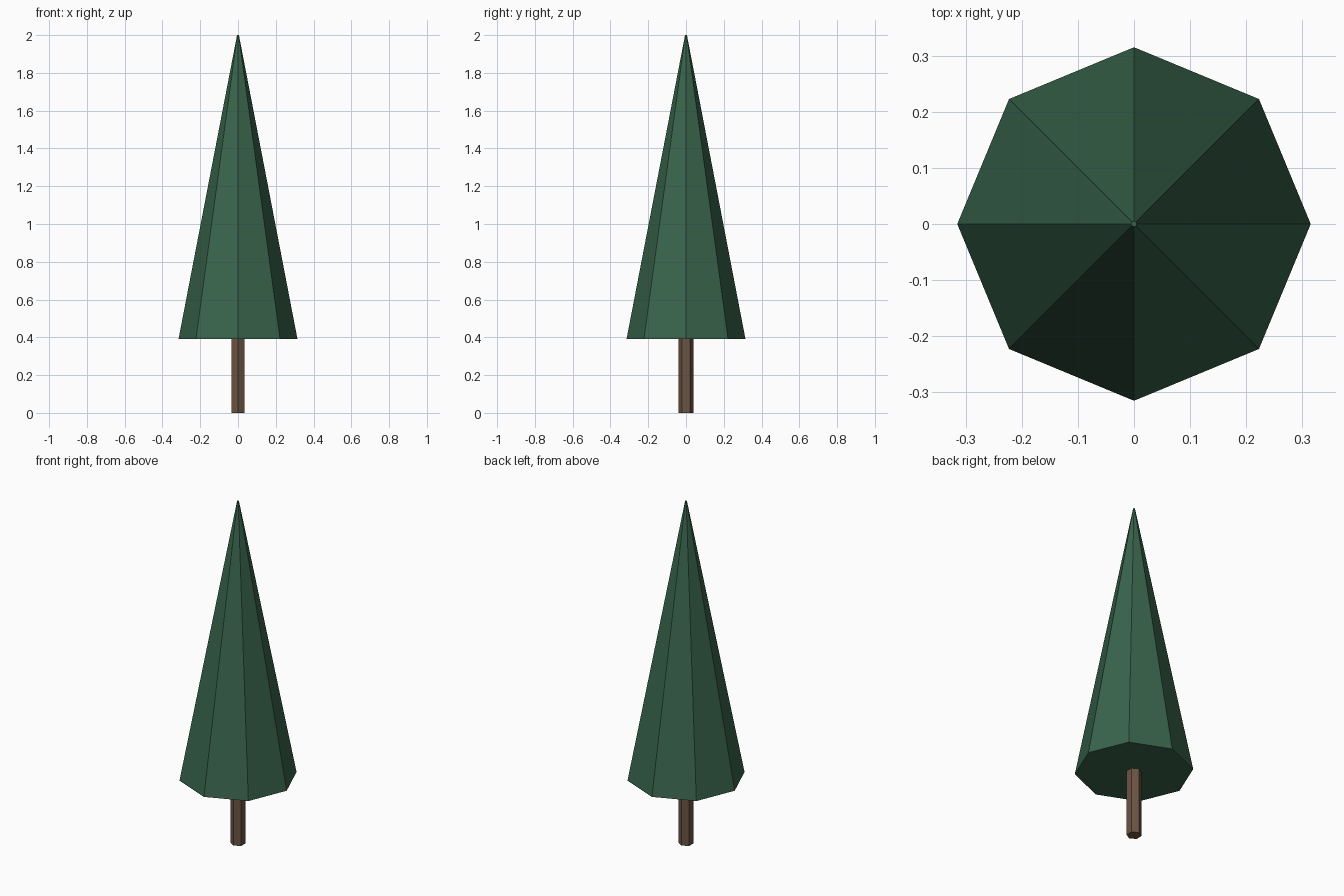
import bpy

if "Cube" in bpy.data.objects:
    bpy.data.objects.remove(bpy.data.objects["Cube"])


def tapered_prism(name, sides, r_bottom, r_top, z_bottom, z_top, color):
    """Flat-sided upright prism or cone with capped ends."""
    bpy.ops.mesh.primitive_cone_add(
        vertices=sides, radius1=r_bottom, radius2=r_top,
        depth=z_top - z_bottom, location=(0, 0, (z_bottom + z_top) / 2))
    obj = bpy.context.object
    obj.name = name
    mat = bpy.data.materials.new(name + "_material")
    mat.diffuse_color = color
    mat.use_nodes = True
    mat.node_tree.nodes["Principled BSDF"].inputs["Base Color"].default_value = mat.diffuse_color
    obj.data.materials.append(mat)
    return obj


# Six-sided trunk, just reaching into the foliage
tapered_prism("trunk", 6, 0.04, 0.04, 0.0, 0.4, (0.15, 0.09, 0.055, 1))

# Eight-sided foliage with a tiny blunt tip
tapered_prism("foliage", 8, 0.315, 0.005, 0.39, 2.0, (0.04, 0.125, 0.07, 1))
